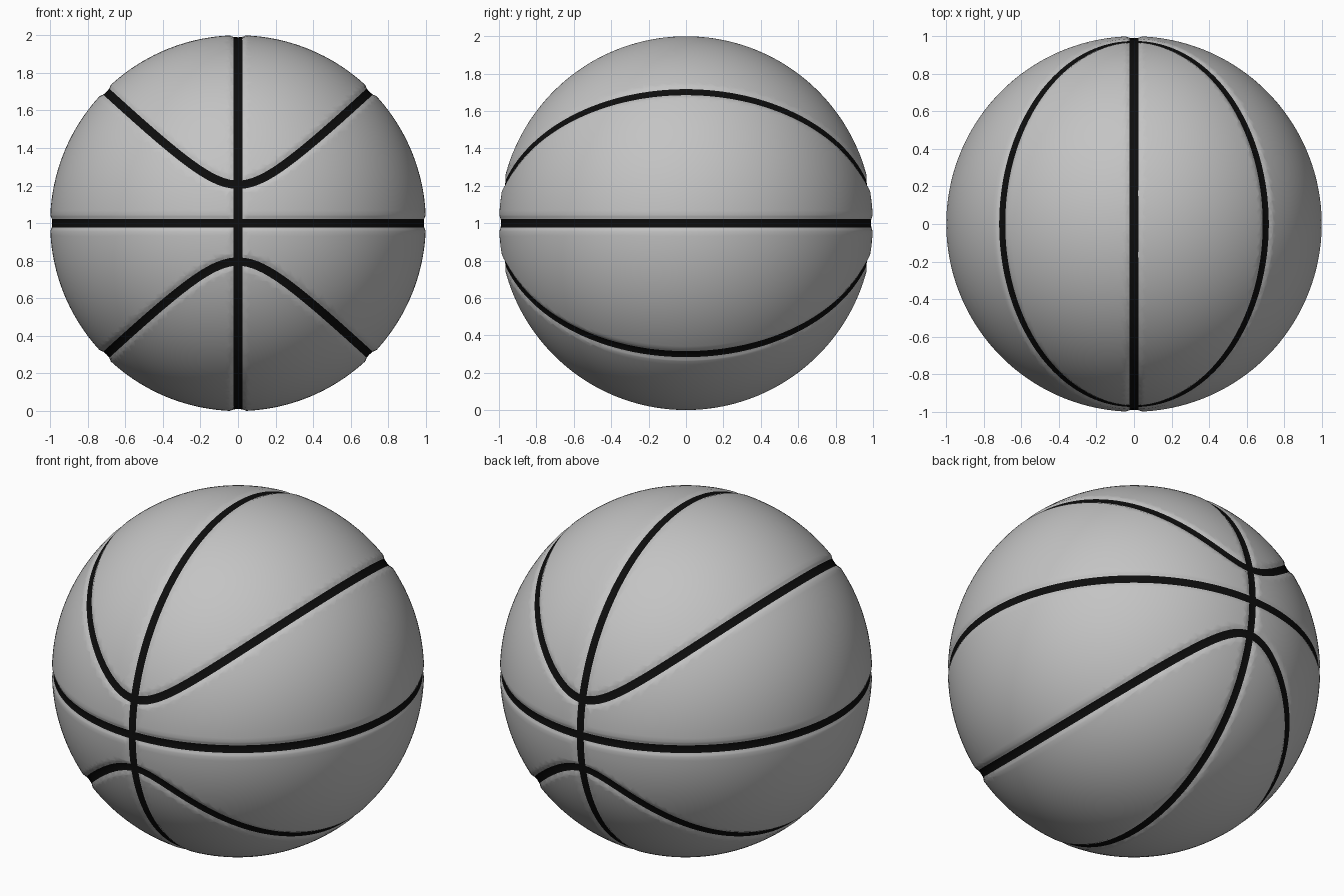
import bpy, bmesh, math
from mathutils import Vector

if "Cube" in bpy.data.objects:
    bpy.data.objects.remove(bpy.data.objects["Cube"])

HALF = 0.023      # half width of a seam
SHOULDER = 0.045  # where the groove meets the ball
DEPTH = 0.011


def material(name, rgb):
    m = bpy.data.materials.new(name)
    m.diffuse_color = (*rgb, 1)
    m.use_nodes = True
    m.node_tree.nodes["Principled BSDF"].inputs["Base Color"].default_value = m.diffuse_color
    return m


# Signed distances from a point on the unit sphere to each seam
def upright(p):
    return p.x


def equator(p):
    return p.z


def curved(p):
    g = p.z ** 2 - 0.913 * p.x ** 2 - 0.042
    grad = Vector((-1.826 * p.x, 0, 2 * p.z))
    grad -= p * grad.dot(p)
    return g / max(grad.length, 0.15)


SEAMS = (upright, equator, curved)


def cut(bm, dist, level):
    """Cut the mesh along the line where dist equals level."""
    val = {v: dist(v.co) - level for v in bm.verts}
    on = {v for v, d in val.items() if abs(d) < 5e-4}
    faces = set()
    for v in on:
        faces.update(v.link_faces)
    for e in list(bm.edges):
        a, b = e.verts
        if a in on or b in on or val[a] * val[b] >= 0:
            continue
        t = val[a] / (val[a] - val[b])
        _, v = bmesh.utils.edge_split(e, a, t)
        v.co.normalize()
        on.add(v)
        faces.update(v.link_faces)
    for f in faces:
        pair = [v for v in f.verts if v in on]
        if len(pair) == 2 and not any(e.other_vert(pair[0]) == pair[1] for e in pair[0].link_edges):
            bmesh.utils.face_split(f, pair[0], pair[1])


# Ball with the seam borders cut into its surface
bm = bmesh.new()
bmesh.ops.create_icosphere(bm, subdivisions=6, radius=1)
for v in bm.verts:
    v.co.normalize()
for seam in SEAMS:
    for level in (-SHOULDER, -HALF, HALF, SHOULDER):
        cut(bm, seam, level)

# Black seam faces
for f in bm.faces:
    c = f.calc_center_median().normalized()
    f.material_index = int(min(abs(s(c)) for s in SEAMS) < HALF)
    f.smooth = True

# Press the seams in as shallow grooves
for v in bm.verts:
    d = min(abs(s(v.co)) for s in SEAMS)
    t = min(max((SHOULDER - d) / (SHOULDER - HALF * 0.6), 0), 1)
    v.co *= 1 - DEPTH * t * t * (3 - 2 * t)
    v.co.z += 1

bmesh.ops.triangulate(bm, faces=[f for f in bm.faces if len(f.verts) > 4])
mesh = bpy.data.meshes.new("ball")
bm.to_mesh(mesh)
bm.free()
mesh.materials.append(material("grey rubber", (0.55, 0.55, 0.55)))
mesh.materials.append(material("black seam", (0.004, 0.004, 0.004)))
bpy.context.collection.objects.link(bpy.data.objects.new("ball", mesh))
